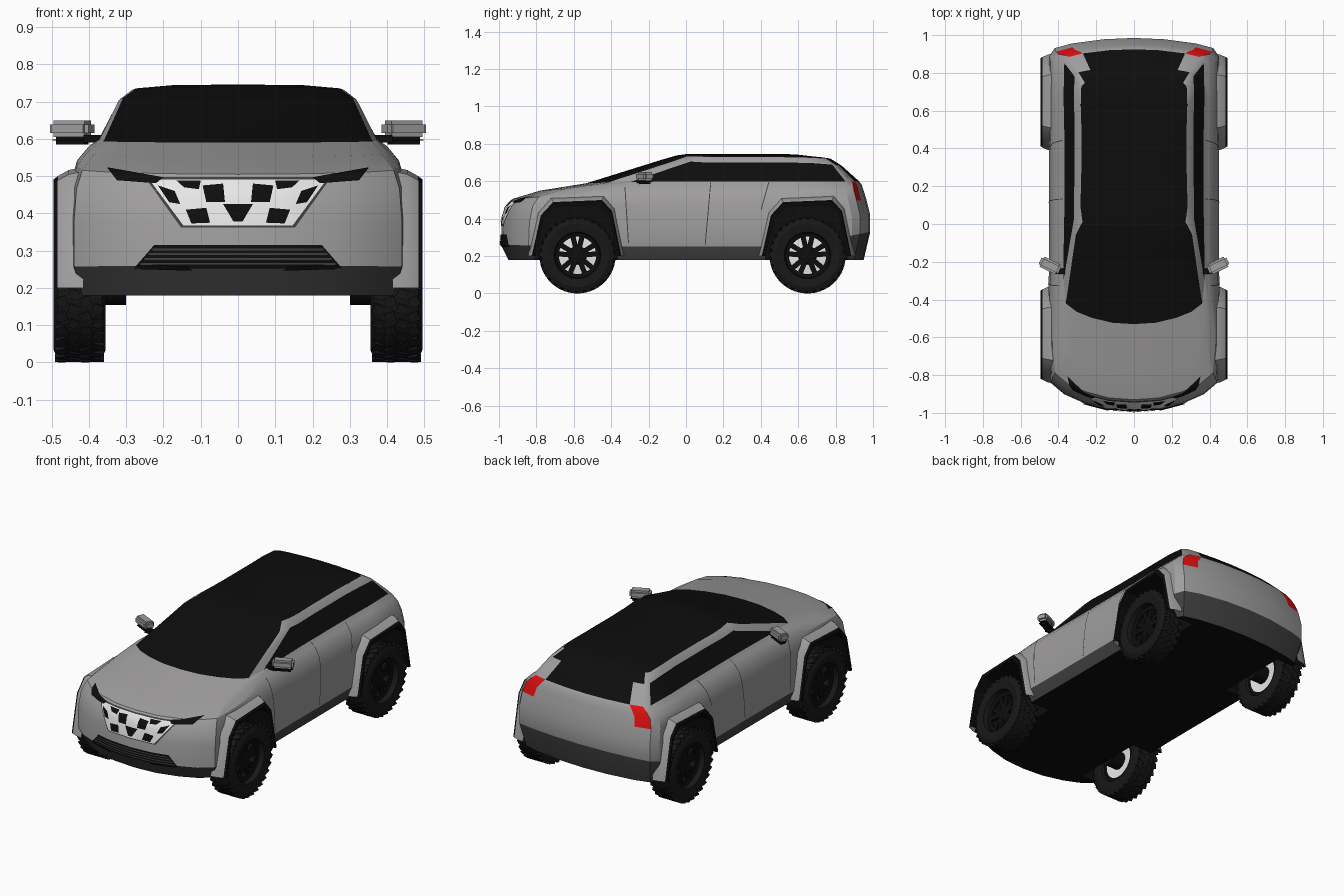
import bpy, bmesh, math
from mathutils import Matrix, Vector
from mathutils.bvhtree import BVHTree

if "Cube" in bpy.data.objects:
    bpy.data.objects.remove(bpy.data.objects["Cube"])


def material(name, r, g, b, rough=0.6):
    m = bpy.data.materials.new(name)
    m.use_nodes = True
    m.diffuse_color = (r, g, b, 1)
    for n in m.node_tree.nodes:
        if n.type == 'BSDF_PRINCIPLED':
            n.inputs["Base Color"].default_value = (r, g, b, 1)
            n.inputs["Roughness"].default_value = rough
    return m


SILVER = material("silver paint", .35, .34, .34)
BLACK = material("black glass", .004, .004, .004)
CLADDING = material("dark grey plastic", .05, .05, .05)
RED = material("red lamp", .75, .005, .005)
WHITE = material("white trim", .85, .85, .85)
RUBBER = material("black rubber", .009, .009, .009)


def finish(name, bm, mats, angle=30):
    """Turn a bmesh into a smooth-by-angle object."""
    me = bpy.data.meshes.new(name)
    bm.to_mesh(me)
    bm.free()
    ob = bpy.data.objects.new(name, me)
    bpy.context.collection.objects.link(ob)
    for m in mats:
        me.materials.append(m)
    bpy.ops.object.select_all(action='DESELECT')
    ob.select_set(True)
    bpy.context.view_layer.objects.active = ob
    if angle:
        bpy.ops.object.shade_smooth_by_angle(angle=math.radians(angle))
    return ob


def skin(bm, loops, closed, pick):
    """Bridge equal-length point loops with quads; pick gives the material."""
    rows = [[bm.verts.new(p) for p in loop] for loop in loops]
    n = len(rows[0])
    for i in range(len(rows) - 1):
        for k in range(n if closed else n - 1):
            q = (k + 1) % n
            f = bm.faces.new((rows[i][k], rows[i][q], rows[i + 1][q], rows[i + 1][k]))
            f.material_index = pick(i, k)
    return rows


# Body shell: one plan outline, scaled ring by ring from sill to roof centre
PLAN = [(0, -1), (.14, -.99), (.27, -.955), (.37, -.91), (.44, -.85), (.455, -.68),
        (.455, -.5), (.45, -.2), (.45, .1), (.45, .4), (.455, .66), (.45, .9),
        (.42, .945), (.33, .97), (.16, .993), (0, 1)]
# width scale, front y, rear y, then height at front, side and rear
RINGS = [(.95, -.95, .95, .18, .18, .18), (1, -.99, .985, .26, .25, .33),
         (1, -.985, .985, .38, .38, .42), (.985, -.965, .965, .46, .48, .50),
         (.95, -.93, .95, .505, .54, .55), (.88, -.78, .94, .55, .58, .58),
         (.82, -.53, .925, .59, .60, .60), (.70, -.13, .83, .715, .70, .685),
         (.62, -.05, .77, .738, .73, .722), (.4, 0, .72, .745, .742, .729),
         (0, .03, .7, .746, .746, .73)]
LAST = len(PLAN) - 1
OUTLINE = PLAN + [(-x, y) for x, y in PLAN[-2:0:-1]]


def ring(sx, yf, yr, zf, zs, zr):
    pts = []
    for x, y in OUTLINE:
        front = max(0, (-.5 - y) / .5)
        rear = max(0, (y - .6) / .4)
        z = zs + (zf - zs) * front + (zr - zs) * rear
        pts.append((x * sx, (yf + yr) / 2 + (yr - yf) / 2 * y, z))
    return pts


def body_colour(i, k):
    c = k if k < LAST else 2 * LAST - 1 - k
    if i == 0:
        return 2                                   # lower cladding
    if i >= 8 or (i >= 6 and (c < 4 or c >= 13)):
        return 1                                   # roof, windscreen, rear window
    if (i == 6 and 5 <= c <= 10) or (i == 7 and c == 12):
        return 1                                   # side windows
    if 3 <= i <= 5 and c == 12:
        return 3                                   # tail lamps
    return 0


bm = bmesh.new()
rows = skin(bm, [ring(*r) for r in RINGS], True, body_colour)
bm.faces.new(rows[0]).material_index = 1           # underside
bmesh.ops.remove_doubles(bm, verts=bm.verts, dist=.0005)
bmesh.ops.recalc_face_normals(bm, faces=bm.faces)
surface = BVHTree.FromBMesh(bm)
PAINTS = [SILVER, BLACK, CLADDING, RED]
body = finish("body_shell", bm, PAINTS, 0)

# Wheel wells cut through the sides
ARCH = [(-.225, .2), (-.18, .4), (-.12, .465), (.12, .475), (.17, .42), (.215, .2)]
AXLES = {"front": -.58, "rear": .65}
SIDES = {"left": 1, "right": -1}
bm = bmesh.new()
for yc in AXLES.values():
    for s in SIDES.values():
        prof = [(ARCH[0][0], .1)] + ARCH + [(ARCH[-1][0], .1)]
        f = bm.faces.new([bm.verts.new((s * .3, yc + y, z)) for y, z in prof])
        out = bmesh.ops.extrude_face_region(bm, geom=[f])["geom"]
        bmesh.ops.translate(bm, vec=(s * .3, 0, 0),
                            verts=[v for v in out if isinstance(v, bmesh.types.BMVert)])
bmesh.ops.recalc_face_normals(bm, faces=bm.faces)
for f in bm.faces:
    f.material_index = 1
cutter = finish("wheel_well_cutter", bm, PAINTS, 0)
cutter.hide_render = True
mod = body.modifiers.new("wells", 'BOOLEAN')
mod.operation, mod.solver, mod.object = 'DIFFERENCE', 'EXACT', cutter
bpy.ops.object.select_all(action='DESELECT')
body.select_set(True)
bpy.context.view_layer.objects.active = body
bpy.ops.object.modifier_apply(modifier=mod.name)
bpy.data.objects.remove(cutter)
bpy.ops.object.shade_smooth_by_angle(angle=math.radians(28))

# Flared arches: painted outer band, black inner lip
FLARE = [(1.18, .415), (1.15, .455), (1.09, .484), (1.06, .495), (1, .493), (1, .33)]
for end, yc in AXLES.items():
    for side, s in SIDES.items():
        bm = bmesh.new()
        skin(bm, [[(s * x, yc + y * k, .2 + (z - .2) * k) for y, z in ARCH] for k, x in FLARE],
             False, lambda i, k: int(i > 1))
        bmesh.ops.recalc_face_normals(bm, faces=bm.faces)
        if sum(f.normal.x * s for f in bm.faces if f.material_index == 0) < 0:
            bmesh.ops.reverse_faces(bm, faces=bm.faces)
        finish(f"{end}_{side}_arch_flare", bm, [SILVER, BLACK])


# Thin plates laid onto the shell
def plate(name, corners, mat, lift=.006, view="front", nu=14, nv=5):
    bl, br, tr, tl = [Vector(c) for c in corners]
    s = {"front": 0, "left": 1, "right": -1}[view]
    d = Vector((-s, 0, 0)) if s else Vector((0, 1, 0))

    def land(u, v):
        p = bl.lerp(br, u).lerp(tl.lerp(tr, u), v)
        o = Vector((2 * s, p.x, p.y)) if s else Vector((p.x, -2, p.y))
        hit = surface.ray_cast(o, d)[0]
        return (hit or o + d * 1.6) - d * lift
    bm = bmesh.new()
    skin(bm, [[land(u / nu, v / nv) for u in range(nu + 1)] for v in range(nv + 1)],
         False, lambda i, k: 0)
    bm.normal_update()
    if sum(f.normal.dot(d) for f in bm.faces) > 0:
        bmesh.ops.reverse_faces(bm, faces=bm.faces)
    finish(name, bm, [mat])


def trapezoid(bottom, zb, top, zt):
    return [(-bottom, zb), (bottom, zb), (top, zt), (-top, zt)]


plate("grille_frame", trapezoid(.153, .362, .25, .497), CLADDING, .003)
plate("grille_panel", trapezoid(.147, .368, .238, .491), WHITE, .005)
plate("lower_intake", trapezoid(.28, .252, .225, .315), BLACK, .004)
for n in range(4):
    z = .262 + n * .013
    plate(f"intake_bar_{n + 1}", trapezoid(.262 - n * .011, z, .262 - n * .011, z + .005),
          CLADDING, .007, nv=1)
plate("grille_centre_patch", trapezoid(.012, .378, .04, .425), BLACK, .008, nu=4)

PATCHES = [[(.035, .43), (.085, .43), (.095, .475), (.04, .48)],
           [(.105, .465), (.145, .47), (.165, .488), (.1, .488)],
           [(.075, .375), (.125, .373), (.14, .41), (.085, .415)],
           [(.155, .425), (.185, .43), (.215, .475), (.17, .46)]]
LAMP = [(.22, .481), (.325, .489), (.352, .524), (.2, .497)]
FOG = [(.12, .246), (.26, .25), (.27, .262), (.14, .258)]
SEAMS = [(-.31, .27, -.33, .585), (.1, .26, .13, .595), (.4, .45, .44, .595)]
for side, s in SIDES.items():
    def flip(q):
        return [(x * s, z) for x, z in q]
    for n, q in enumerate(PATCHES):
        plate(f"{side}_grille_patch_{n + 1}", flip(q), BLACK, .008, nu=4)
    plate(f"{side}_headlamp", flip(LAMP), BLACK)
    plate(f"{side}_fog_slot", flip(FOG), BLACK, .008, nv=2)
    for n, (ya, za, yb, zb) in enumerate(SEAMS):
        plate(f"{side}_door_seam_{n + 1}", [(ya, za), (ya + .005, za), (yb + .005, zb), (yb, zb)],
              CLADDING, .002, side, nu=1, nv=16)


def box(bm, matrix, size):
    bmesh.ops.create_cube(bm, size=1, matrix=matrix @ Matrix.Diagonal((*size, 1)))


# Door mirrors, swept back towards the tips
for side, s in SIDES.items():
    turn = Matrix.Translation((s * .445, -.22, 0)) @ Matrix.Rotation(s * .45, 4, 'Z')
    for part, z, size, mat in (("mirror_housing", .627, (.115, .06, .045), SILVER),
                               ("mirror_base", .597, (.105, .05, .025), BLACK)):
        bm = bmesh.new()
        box(bm, turn @ Matrix.Translation((0, 0, z)), size)
        bmesh.ops.bevel(bm, geom=bm.edges[:], offset=.011, segments=2, affect='EDGES')
        finish(f"{side}_{part}", bm, [mat])
    bm = bmesh.new()
    box(bm, Matrix.Translation((s * .385, -.25, .6)), (.06, .03, .02))
    finish(f"{side}_mirror_stalk", bm, [BLACK])


# Wheels
def lathe(name, prof, s, yc, mat, closed=False, steps=40):
    bm = bmesh.new()
    turns = [2 * math.pi * k / steps for k in range(steps)]
    loops = [[(s * x, yc + r * math.sin(a), HUB + r * math.cos(a)) for a in turns]
             for r, x in prof + (prof[:1] if closed else [])]
    skin(bm, loops, True, lambda i, k: 0)
    bmesh.ops.remove_doubles(bm, verts=bm.verts, dist=.0005)
    bmesh.ops.recalc_face_normals(bm, faces=bm.faces)
    finish(name, bm, [mat])


HUB = .204
TIRE = [(.125, .36), (.17, .355), (.193, .365), (.2, .385), (.2, .465), (.193, .485),
        (.17, .495), (.125, .488), (.12, .47), (.12, .37)]
for end, yc in AXLES.items():
    for side, s in SIDES.items():
        tag = f"{end}_{side}"
        lathe(tag + "_tire", TIRE, s, yc, RUBBER, True)
        lathe(tag + "_rim_edge", [(.125, .46), (.1, .452), (.1, .44), (.125, .44)], s, yc, BLACK)
        lathe(tag + "_rim_disc", [(.1, .375), (.05, .38)], s, yc, WHITE)
        lathe(tag + "_rim_back", [(.125, .376), (.1, .375)], s, yc, BLACK)
        lathe(tag + "_hub", [(.001, .455), (.04, .45), (.05, .4), (.05, .3), (.001, .3)],
              s, yc, BLACK)
        centre = Matrix.Translation((0, yc, HUB))
        bm = bmesh.new()
        for k in range(5):
            for off in (-.24, .24):
                spin = Matrix.Rotation(k * math.tau / 5 + off, 4, 'X')
                box(bm, centre @ spin @ Matrix.Translation((s * .44, 0, .075)), (.02, .027, .09))
        finish(tag + "_spokes", bm, [BLACK])
        bm = bmesh.new()
        for row in range(4):
            for k in range(30):
                spin = Matrix.Rotation((k + row % 2 / 2) * math.tau / 30, 4, 'X')
                skew = Matrix.Rotation(.4 if row % 2 else -.4, 4, 'Z')
                at = Matrix.Translation((s * (.377 + row * .032), 0, .198))
                box(bm, centre @ spin @ at @ skew, (.028, .026, .011))
        finish(tag + "_tread_blocks", bm, [RUBBER])
